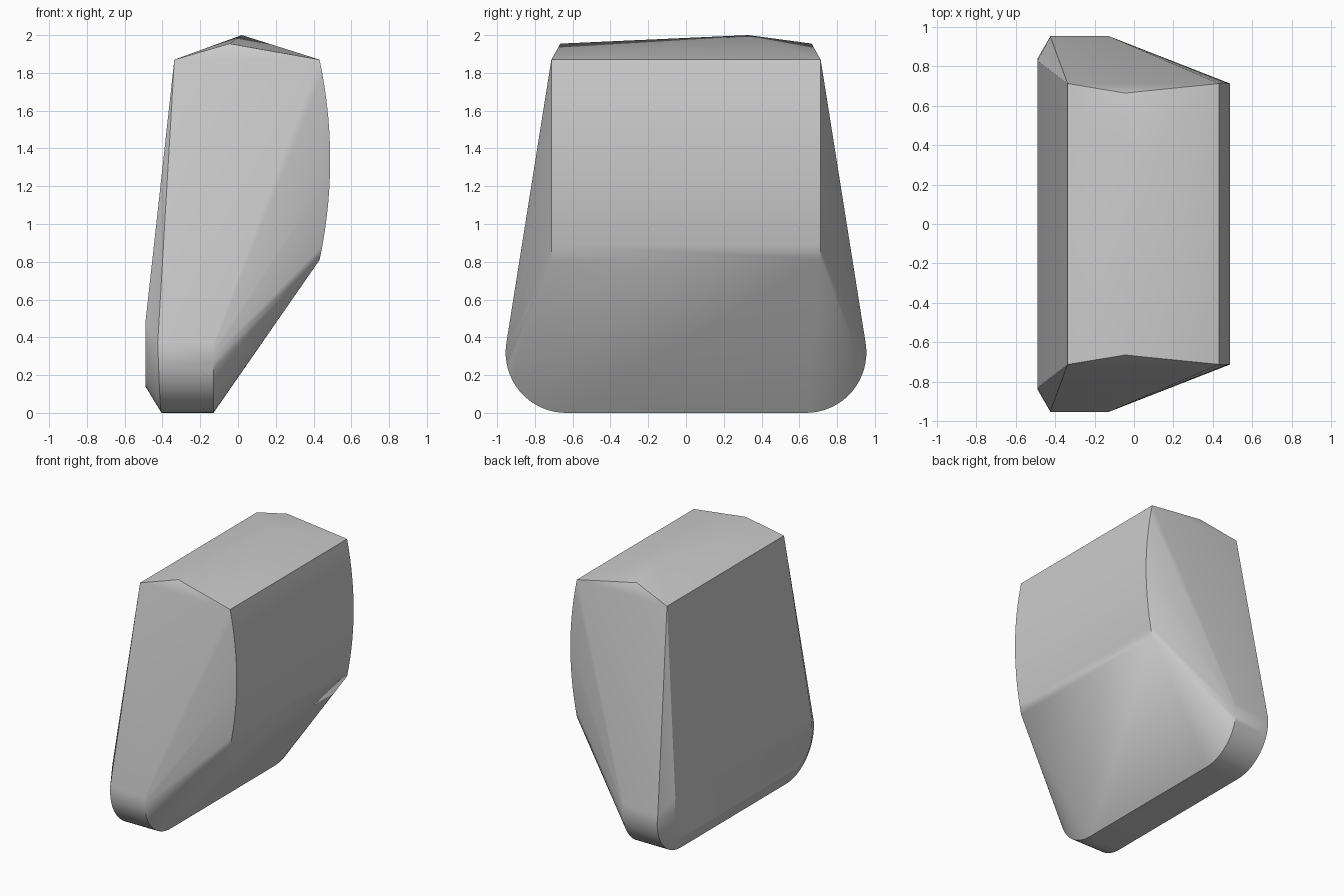
import bpy, bmesh, math

cube = bpy.data.objects.get("Cube")
if cube:
    bpy.data.objects.remove(cube, do_unlink=True)

grey = bpy.data.materials.new("plain grey")
grey.use_nodes = True
colour = (0.6, 0.6, 0.6, 1)
grey.diffuse_color = colour
grey.node_tree.nodes["Principled BSDF"].inputs["Base Color"].default_value = colour


def corner(x_bottom, x_top, y, z, radius, steps=16):
    """Rounded lower corner; x blends from the bottom to the side."""
    pts = []
    for i in range(steps + 1):
        a = math.radians(-90 + 99 * i / steps)
        s = i / steps
        pts.append((x_bottom + (x_top - x_bottom) * s,
                    y + radius * math.cos(a), z + radius * math.sin(a)))
    return pts


half = []
# Rounded foot: inner rim, outer rim and the chamfered rim
half += corner(-0.13, -0.13, 0.635, 0.32, 0.32)
half += corner(-0.405, -0.425, 0.635, 0.32, 0.32)
half += corner(-0.49, -0.49, 0.635, 0.345, 0.205)
half.append((-0.49, 0.83, 0.48))

# Bulging face, as an arc along the height
steps = 14
for i in range(steps + 1):
    t = 2 * i / steps - 1
    half.append((0.432 + 0.056 * (1 - t * t), 0.713, 1.34 + 0.53 * t))

# Upper corner and end of the ridge
half += [(-0.337, 0.713, 1.87), (-0.045, 0.665, 1.955)]

# Mirror the half and wrap everything in a convex shell
bm = bmesh.new()
for x, y, z in half:
    bm.verts.new((x, y, z))
    bm.verts.new((x, -y, z))
bm.verts.new((0.02, 0.33, 2.0))     # off-centre peak
result = bmesh.ops.convex_hull(bm, input=bm.verts[:])
loose = [v for v in bm.verts if not v.link_faces]
bmesh.ops.delete(bm, geom=loose, context='VERTS')
bmesh.ops.dissolve_limit(bm, angle_limit=math.radians(0.3),
                         verts=bm.verts[:], edges=bm.edges[:])
bmesh.ops.recalc_face_normals(bm, faces=bm.faces[:])

mesh = bpy.data.meshes.new("rounded_block")
bm.to_mesh(mesh)
bm.free()
mesh.materials.append(grey)
block = bpy.data.objects.new("rounded_block", mesh)
bpy.context.collection.objects.link(block)

bpy.ops.object.select_all(action='DESELECT')
block.select_set(True)
bpy.context.view_layer.objects.active = block
bpy.ops.object.shade_smooth_by_angle(angle=math.radians(30))
